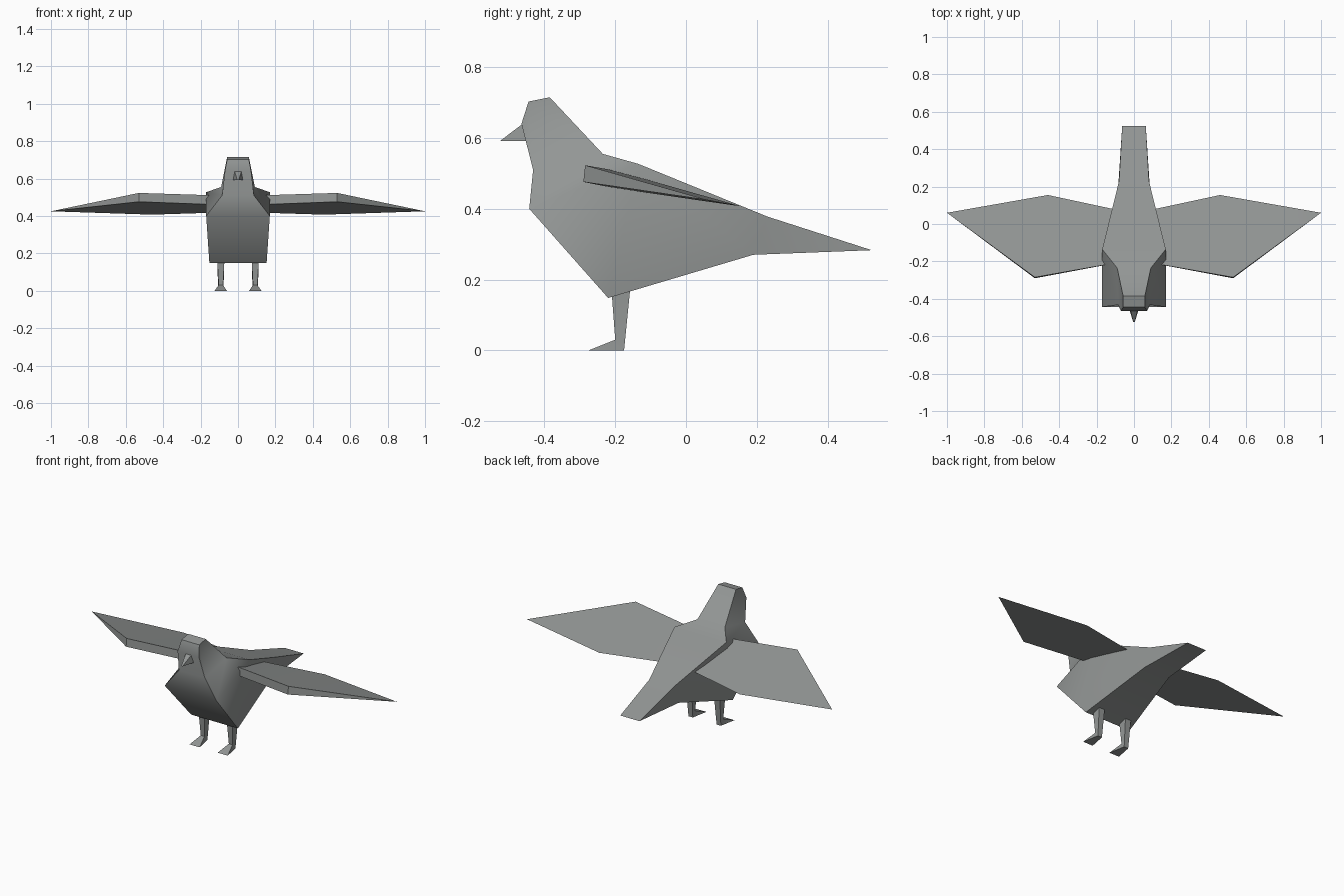
import bpy, bmesh, math

if "Cube" in bpy.data.objects:
    bpy.data.objects.remove(bpy.data.objects["Cube"])

grey = bpy.data.materials.new("slate grey")
grey.diffuse_color = (0.29, 0.305, 0.30, 1)
grey.use_nodes = True
grey.node_tree.nodes["Principled BSDF"].inputs["Base Color"].default_value = grey.diffuse_color


def make(name, verts, faces, angle, mirror=False):
    """Build one object, with optional copy across x = 0."""
    bm = bmesh.new()
    vs = [bm.verts.new(v) for v in verts]
    for f in faces:
        bm.faces.new([vs[i] for i in f])
    if mirror:
        vs = [bm.verts.new((-x, y, z)) for x, y, z in verts]
        for f in faces:
            bm.faces.new([vs[i] for i in reversed(f)])
    bmesh.ops.recalc_face_normals(bm, faces=bm.faces)
    me = bpy.data.meshes.new(name)
    bm.to_mesh(me)
    bm.free()
    me.materials.append(grey)
    ob = bpy.data.objects.new(name, me)
    bpy.context.collection.objects.link(ob)
    bpy.ops.object.select_all(action='DESELECT')
    ob.select_set(True)
    bpy.context.view_layer.objects.active = ob
    bpy.ops.object.shade_smooth_by_angle(angle=math.radians(angle))
    return ob


def slab(name, profile, sides, cx=0, angle=30, mirror=False):
    """Side profile of (y, z, half width), with its side split into faces."""
    n = len(profile)
    verts = [(cx + s * w, y, z) for s in (1, -1) for y, z, w in profile]
    faces = [(i, (i + 1) % n, (i + 1) % n + n, i + n) for i in range(n)]
    for f in sides:
        faces += [f, [i + n for i in reversed(f)]]
    return make(name, verts, faces, angle, mirror)


# Body with head and tail, outline run from crown over breast to tail
slab("body", [
    (-0.385, 0.715, 0.058), (-0.445, 0.703, 0.058), (-0.465, 0.64, 0.07),
    (-0.432, 0.51, 0.085), (-0.443, 0.40, 0.17), (-0.22, 0.148, 0.153),
    (0.19, 0.27, 0.085), (0.525, 0.283, 0.063), (0.23, 0.378, 0.08),
    (-0.135, 0.527, 0.17), (-0.235, 0.555, 0.09)],
    [(0, 1, 2, 3, 10), (10, 3, 4, 9), (9, 4, 5), (9, 5, 6, 8), (8, 6, 7)],
    angle=50)

# Beak
slab("beak", [(-0.455, 0.645, 0.02), (-0.525, 0.592, 0.004),
              (-0.45, 0.592, 0.027)], [(0, 1, 2)])

# Legs and feet
slab("legs", [(-0.212, 0.19, 0.02), (-0.20, 0.03, 0.012), (-0.275, 0, 0.033),
              (-0.175, 0, 0.014), (-0.155, 0.20, 0.02)],
     [(0, 1, 3, 4), (1, 2, 3)], cx=0.092, mirror=True)

# Wings: thick leading edge tapering to a thin trailing edge
make("wings", [
    (0.05, -0.20, 0.508), (0.53, -0.285, 0.523), (1.0, 0.06, 0.425),
    (0.46, 0.155, 0.407), (0.05, 0.067, 0.42),
    (0.05, -0.20, 0.458), (0.53, -0.29, 0.476)],
    [(0, 1, 3, 4), (1, 2, 3), (5, 6, 3, 4), (6, 2, 3),
     (0, 1, 6, 5), (1, 2, 6), (0, 5, 4)], angle=30, mirror=True)
